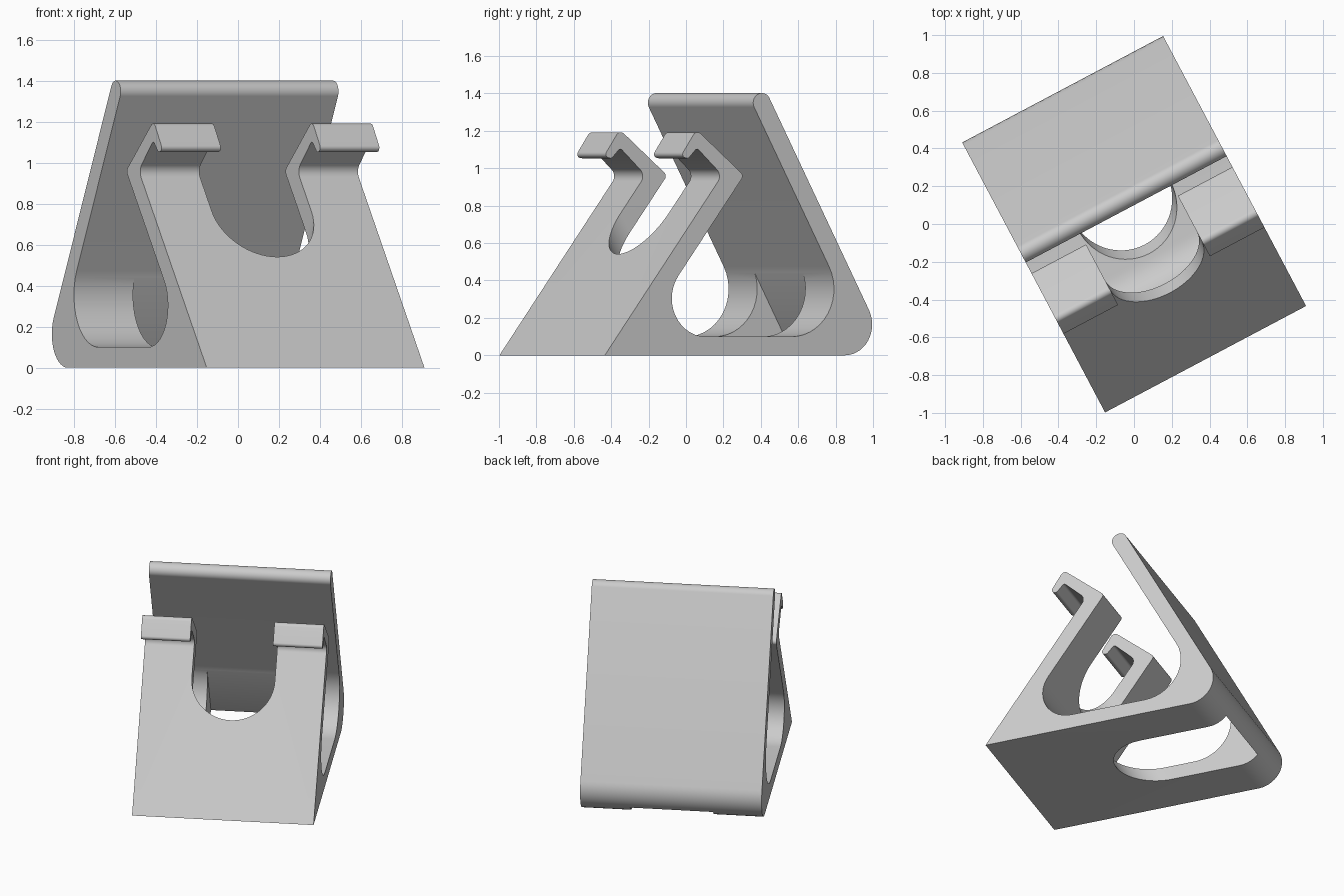
import bpy, bmesh, math
from mathutils import Vector, Matrix

if "Cube" in bpy.data.objects:
    bpy.data.objects.remove(bpy.data.objects["Cube"])

TURN = math.radians(27.9)     # the stand is turned about z
HALF_W = 0.602


def fillet(points, steps=14):
    """Round each (depth, height, radius) corner of a closed profile."""
    out = []
    for i, (a, b, r) in enumerate(points):
        p = Vector((a, b))
        if r == 0:
            out.append(p)
            continue
        d1 = (Vector(points[i - 1][:2]) - p).normalized()
        d2 = (Vector(points[(i + 1) % len(points)][:2]) - p).normalized()
        half = d1.angle(d2) / 2
        c = p + (d1 + d2).normalized() * (r / math.sin(half))
        t = r / math.tan(half)
        s, e = p + d1 * t - c, p + d2 * t - c
        sweep = math.atan2(s.x * e.y - s.y * e.x, s.dot(e))
        for k in range(steps + 1):
            out.append(c + Matrix.Rotation(sweep * k / steps, 2) @ s)
    return out


def prism(name, ring, offset):
    """Extrude a closed ring of 3D points along an offset."""
    bm = bmesh.new()
    face = bm.faces.new([bm.verts.new(p) for p in ring])
    ext = bmesh.ops.extrude_face_region(bm, geom=[face])
    moved = [g for g in ext["geom"] if isinstance(g, bmesh.types.BMVert)]
    bmesh.ops.translate(bm, verts=moved, vec=offset)
    bmesh.ops.remove_doubles(bm, verts=bm.verts, dist=1e-5)
    bmesh.ops.recalc_face_normals(bm, faces=bm.faces)
    mesh = bpy.data.meshes.new(name)
    bm.to_mesh(mesh)
    bm.free()
    obj = bpy.data.objects.new(name, mesh)
    bpy.context.collection.objects.link(obj)
    return obj


# Side profile: base, leaning back rest, open cavity, front strip and hook
profile = fillet([
    (-0.81, 0.0, 0), (0.917, 0.0, 0.165),
    (0.162, 1.4205, 0.0512), (0.07, 1.371, 0.0512),
    (0.746, 0.10, 0.255), (-0.605, 0.10, 0.204),
    (0.032, 0.962, 0.025), (-0.255, 1.207, 0.03),
    (-0.352, 1.062, 0.02), (-0.305, 1.052, 0.015),
    (-0.252, 1.108, 0.015), (-0.10, 0.963, 0.05),
])
stand = prism("stand", [Vector((-HALF_W, p.x, p.y)) for p in profile],
              Vector((2 * HALF_W, 0, 0)))

# Round-ended slot through the front and base, running parallel to the back rest
along = Vector((0, 0.594, 0.804))       # up the front strip
drop = Vector((0, 0.4695, -0.883))      # down the back rest
start = Vector((0, -0.41, 0.54))
R, END = 0.275, 0.899
outline = [(R, END), (-R, END)]
for k in range(33):
    a = math.pi + math.pi * k / 32
    outline.append((R * math.cos(a), R + R * math.sin(a)))
slot = prism("slot_cutter",
             [start + Vector((u, 0, 0)) + along * s - drop * 1.5 for u, s in outline],
             drop * 3)
slot.hide_render = True

mod = stand.modifiers.new("slot", 'BOOLEAN')
mod.operation = 'DIFFERENCE'
mod.solver = 'EXACT'
mod.object = slot
bpy.context.view_layer.objects.active = stand
stand.select_set(True)
bpy.ops.object.modifier_apply(modifier=mod.name)
bpy.data.objects.remove(slot, do_unlink=True)

# Turn, colour and shade
stand.data.transform(Matrix.Rotation(TURN, 4, 'Z'))
grey = bpy.data.materials.new("light_grey")
grey.diffuse_color = (0.6, 0.6, 0.6, 1)
grey.use_nodes = True
grey.node_tree.nodes["Principled BSDF"].inputs["Base Color"].default_value = grey.diffuse_color
stand.data.materials.clear()
stand.data.materials.append(grey)
bpy.ops.object.shade_smooth_by_angle(angle=math.radians(30))
